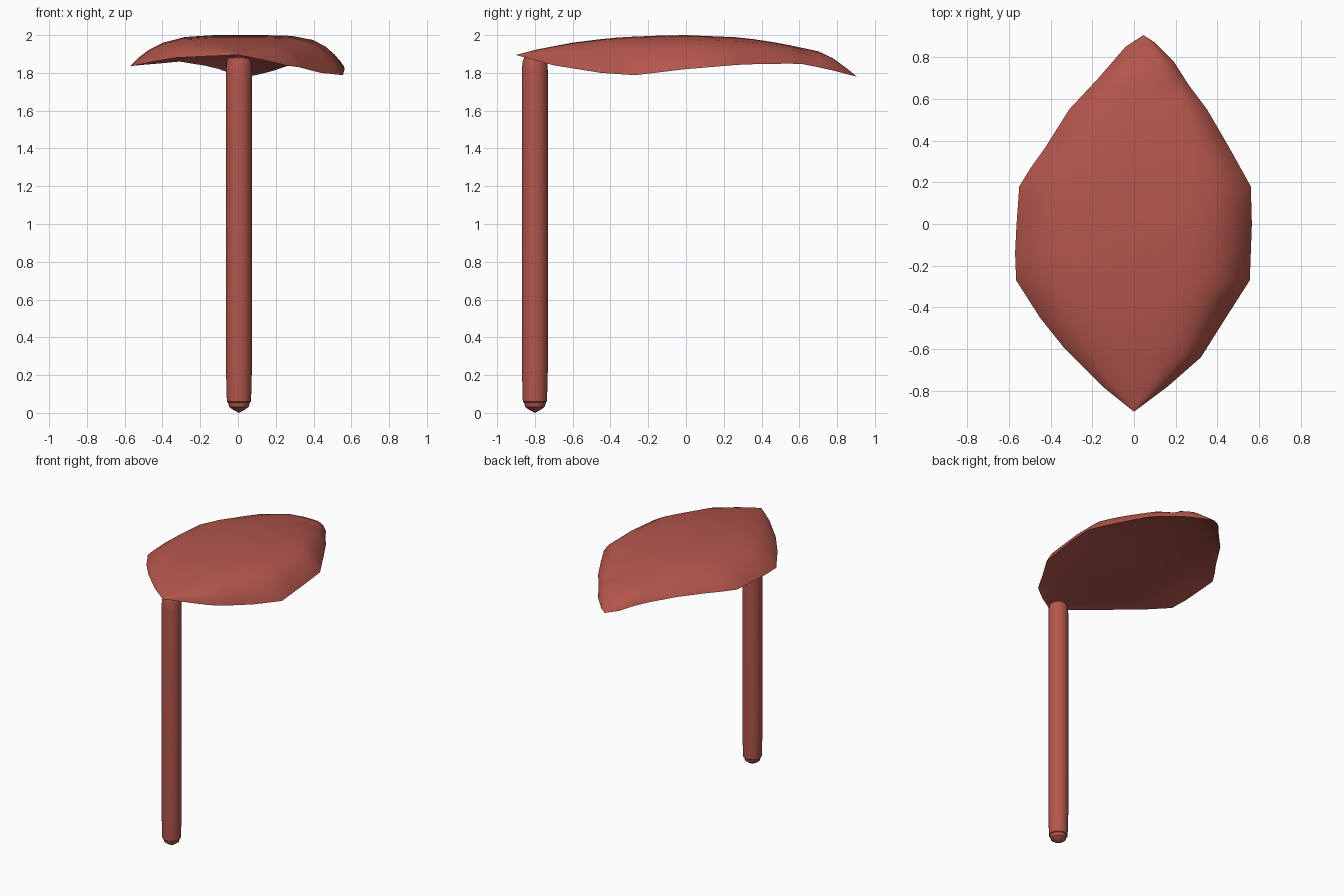
import bpy, bmesh, math

if "Cube" in bpy.data.objects:
    bpy.data.objects.remove(bpy.data.objects["Cube"])

mat = bpy.data.materials.new("clay red")
mat.diffuse_color = (0.45, 0.093, 0.072, 1)
mat.use_nodes = True
mat.node_tree.nodes["Principled BSDF"].inputs["Base Color"].default_value = mat.diffuse_color


def lerp(table, y):
    for (a, va), (b, vb) in zip(table, table[1:]):
        if y <= b:
            return va + (vb - va) * (y - a) / (b - a)
    return table[-1][1]


def finish(name, bm, angle):
    bmesh.ops.recalc_face_normals(bm, faces=bm.faces)
    me = bpy.data.meshes.new(name)
    bm.to_mesh(me)
    bm.free()
    me.materials.append(mat)
    ob = bpy.data.objects.new(name, me)
    bpy.context.collection.objects.link(ob)
    bpy.context.view_layer.objects.active = ob
    ob.select_set(True)
    bpy.ops.object.shade_smooth_by_angle(angle=math.radians(angle))
    ob.select_set(False)
    return ob


# Leaf outline, rim height and ridge height along y
left = [(-.9, 0), (-.78, -.15), (-.6, -.33), (-.45, -.45), (-.27, -.565), (-.14, -.57),
        (0, -.563), (.18, -.55), (.27, -.495), (.36, -.43), (.55, -.31), (.7, -.17),
        (.85, -.04), (.905, .044)]
right = [(-.9, 0), (-.78, .16), (-.64, .32), (-.45, .44), (-.27, .555), (0, .565),
         (.18, .56), (.27, .51), (.36, .46), (.55, .35), (.67, .26), (.78, .19),
         (.87, .1), (.905, .046)]
rim_left = [(-.9, 1.895), (-.6, 1.88), (-.27, 1.835), (.18, 1.838), (.55, 1.86),
            (.75, 1.83), (.905, 1.78)]
rim_right = [(-.9, 1.895), (-.7, 1.84), (-.45, 1.80), (-.27, 1.788), (0, 1.82),
             (.3, 1.845), (.6, 1.85), (.75, 1.82), (.905, 1.78)]
ridge = [(-.9, 1.895), (-.8, 1.922), (-.6, 1.96), (-.4, 1.985), (-.2, 1.996), (0, 2.0),
         (.3, 1.987), (.5, 1.957), (.72, 1.91), (.8, 1.865), (.905, 1.78)]

# Leaf: thick domed lens, broad on top with a shallower hollow below
bm = bmesh.new()
ys = sorted({y for y, _ in left + right} | {-.87, -.7, -.36, .09, .46, .62})
ts = [-1, -.97, -.91, -.82, -.7, -.5, -.25, 0, .25, .5, .7, .82, .91, .97, 1]
top_rows, low_rows = [], []
for y in ys:
    l, r = lerp(left, y), lerp(right, y)
    rl, rr, top = lerp(rim_left, y), lerp(rim_right, y), lerp(ridge, y)
    up, low = [], []
    for t in ts:
        x = (l + r) / 2 + (r - l) / 2 * t
        rim = rl if t < 0 else rr
        z = rim + (top - rim) * (1 - abs(t) ** (4.0 if t < 0 else 5.5))
        # small dent beside the rear tip
        z -= .035 * math.exp(-((x - .21) ** 2 + (y - .66) ** 2) / .003) * (1 - t * t)
        # hollow blends the two rim heights across the width
        base = rl + (rr - rl) * (t + 1) / 2
        zl = base + .55 * (top - base) * (1 - t * t)
        up.append(bm.verts.new((x, y, z)))
        low.append(bm.verts.new((x, y, min(zl, z))))
    top_rows.append(up)
    low_rows.append(low)
for rows in (top_rows, low_rows):
    for a, b in zip(rows, rows[1:]):
        for i in range(len(ts) - 1):
            bm.faces.new((a[i], a[i + 1], b[i + 1], b[i]))
bmesh.ops.remove_doubles(bm, verts=bm.verts, dist=.0005)
finish("leaf", bm, 35)

# Stalk: lathed profile with a bevelled foot, pointed base and rounded top
profile = [(.03, .016), (.052, .032), (.058, .055), (.064, .06), (.066, .13), (.069, .25),
           (.069, 1.8), (.066, 1.855), (.058, 1.88)]
bm = bmesh.new()
n = 32
rings = [[bm.verts.new((.005 + r * math.cos(i * math.tau / n),
                        -.8 + r * math.sin(i * math.tau / n), z)) for i in range(n)]
         for r, z in profile]
for a, b in zip(rings, rings[1:]):
    for i in range(n):
        j = (i + 1) % n
        bm.faces.new((a[i], a[j], b[j], b[i]))
for ring, z in ((rings[0], 0), (rings[-1], 1.89)):
    c = bm.verts.new((.005, -.8, z))
    for i in range(n):
        bm.faces.new((ring[i], ring[(i + 1) % n], c))
finish("stalk", bm, 30)
